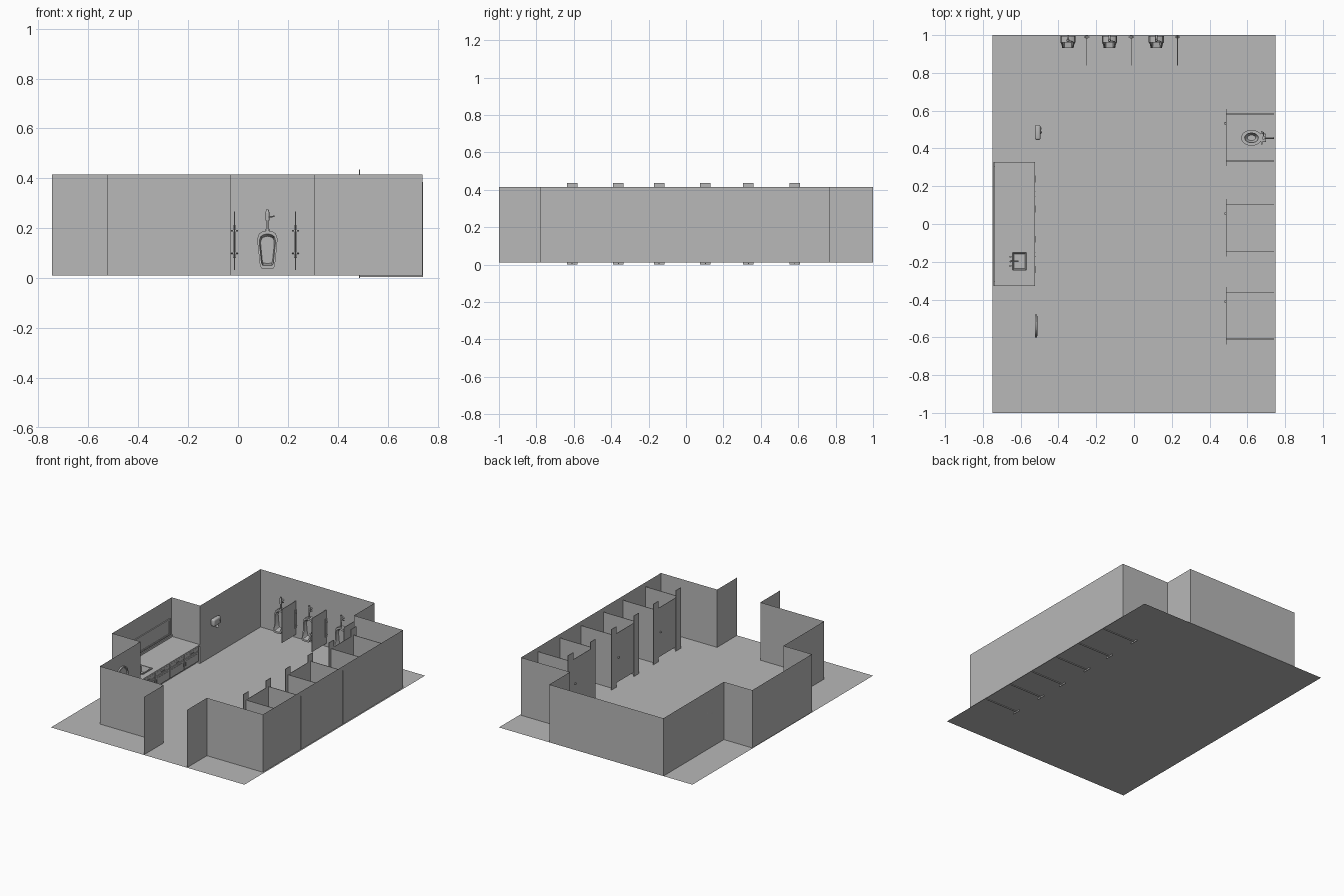
import bpy, bmesh, math
from mathutils import Vector

if "Cube" in bpy.data.objects:
    bpy.data.objects.remove(bpy.data.objects["Cube"])

grey = bpy.data.materials.new("plain grey")
grey.diffuse_color = (0.48, 0.48, 0.48, 1)
grey.use_nodes = True
grey.node_tree.nodes["Principled BSDF"].inputs["Base Color"].default_value = grey.diffuse_color


def finish(name, bm, smooth=False, recalc=True):
    if recalc:
        bmesh.ops.recalc_face_normals(bm, faces=bm.faces[:])
    me = bpy.data.meshes.new(name)
    bm.to_mesh(me)
    bm.free()
    me.materials.append(grey)
    ob = bpy.data.objects.new(name, me)
    bpy.context.collection.objects.link(ob)
    if smooth:
        bpy.ops.object.select_all(action='DESELECT')
        ob.select_set(True)
        bpy.context.view_layer.objects.active = ob
        bpy.ops.object.shade_smooth_by_angle(angle=math.radians(35))
    return ob


def box(name, x0, x1, y0, y1, z0, z1, bevel=0.0):
    bm = bmesh.new()
    bmesh.ops.create_cube(bm, size=1)
    for v in bm.verts:
        v.co = ((x0 + x1) / 2 + v.co.x * (x1 - x0),
                (y0 + y1) / 2 + v.co.y * (y1 - y0),
                (z0 + z1) / 2 + v.co.z * (z1 - z0))
    if bevel:
        bmesh.ops.bevel(bm, geom=bm.edges[:], offset=bevel, segments=3,
                        profile=0.5, affect='EDGES')
    return finish(name, bm, bevel > 0)


def loft(name, rings, cap_first=True, cap_last=True):
    bm = bmesh.new()
    rows = [[bm.verts.new(p) for p in r] for r in rings]
    n = len(rows[0])
    for a, b in zip(rows, rows[1:]):
        for i in range(n):
            bm.faces.new((a[i], a[(i + 1) % n], b[(i + 1) % n], b[i]))
    if cap_first:
        bm.faces.new(rows[0])
    if cap_last:
        bm.faces.new(rows[-1])
    return finish(name, bm, True)


def rod(name, p, q, r, r2=None, n=14):
    p, q = Vector(p), Vector(q)
    rot = (q - p).to_track_quat('Z', 'Y')
    ring = lambda c, rad: [c + rot @ Vector((rad * math.cos(t * math.tau / n),
                                             rad * math.sin(t * math.tau / n), 0)) for t in range(n)]
    return loft(name, [ring(p, r), ring(q, r if r2 is None else r2)])


# floor sheet
bm = bmesh.new()
bm.faces.new([bm.verts.new(p) for p in
              ((-.75, -1, .01), (.75, -1, .01), (.75, 1, .01), (-.75, 1, .01))])
finish("floor", bm, recalc=False)

# thin wall sheet with entrance, sink niche and back jog
plan = [(-.03, -1), (-.03, -.78), (-.525, -.78), (-.525, -.33), (-.745, -.33), (-.745, .33),
        (-.525, .33), (-.525, 1), (.36, 1), (.36, .77), (.74, .77), (.74, -.78), (.305, -.78), (.305, -1)]
bm = bmesh.new()
low = [bm.verts.new((x, y, .01)) for x, y in plan]
top = [bm.verts.new((x, y, .415)) for x, y in plan]
for i in range(len(plan) - 1):
    bm.faces.new((low[i], low[i + 1], top[i + 1], top[i]))
finish("walls", bm, recalc=False)

# toilet stalls: side partitions, pilasters, door and latch
for k, yc in enumerate((-.485, -.02, .458)):
    for s in (-1, 1):
        yp = yc + s * .124
        box(f"stall_{k}_partition", .49, .741, yp - .002, yp + .002, .004, .385)
        box(f"stall_{k}_pilaster", .486, .490, yp - .028, yp + .028, 0, .435)
    box(f"stall_{k}_door", .4865, .4895, yc - .096, yc + .096, .04, .385)
    rod(f"stall_{k}_latch", (.479, yc + .075, .21), (.487, yc + .075, .21), .006)

# toilet bowl and seat
def oval(cx, cy, a, b, z, n=28):
    return [(cx + a * math.cos(t * math.tau / n), cy + b * math.sin(t * math.tau / n), z) for t in range(n)]

tx, ty = .622, .456
loft("toilet_bowl", [oval(tx + .02, ty, .040, .026, .01), oval(tx + .02, ty, .030, .021, .03),
                     oval(tx + .008, ty, .040, .030, .05), oval(tx, ty, .053, .040, .072),
                     oval(tx, ty, .040, .028, .072), oval(tx, ty, .022, .015, .04)])
loft("toilet_seat", [oval(tx, ty, .055, .042, .073), oval(tx, ty, .055, .042, .079),
                     oval(tx, ty, .036, .025, .079), oval(tx, ty, .036, .025, .073),
                     oval(tx, ty, .055, .042, .073)], False, False)
box("toilet_back", .665, .70, ty - .022, ty + .022, .05, .078, .004)
box("seat_hinge", .672, .679, ty - .036, ty + .036, .074, .083)
rod("toilet_flush_pipe", (.686, ty, .075), (.686, ty, .135), .005)
rod("toilet_valve", (.686, ty, .12), (.686, ty, .145), .009)
rod("toilet_supply", (.686, ty, .125), (.74, ty, .125), .005)
rod("toilet_flush_lever", (.686, ty, .132), (.686, ty + .03, .132), .003)

# urinals
half = [(0, .038), (.024, .039), (.030, .05), (.034, .09), (.039, .135), (.040, .16),
        (.034, .178), (.020, .187), (0, .191)]
shield = half + [(-x, z) for x, z in half[-2:0:-1]]

def front_y(z):
    t = min(1, max(0, (z - .055) / .06))
    return .932 + .030 * t * t * (3 - 2 * t)

def shield_ring(cx, scale, y=None):
    pts = [(x * scale, .112 + (z - .112) * (scale + .03 if scale < 1 else 1)) for x, z in shield]
    return [(cx + x, front_y(z) if y is None else y, z) for x, z in pts]

for cx in (-.35, -.13, .118):
    loft("urinal_body", [shield_ring(cx, 1, .995), shield_ring(cx, 1), shield_ring(cx, .8),
                         shield_ring(cx, .68, .984)])
    rod("urinal_drain", (cx, .978, .065), (cx, .985, .065), .010)
    rod("urinal_flush_pipe", (cx, .972, .185), (cx, .972, .245), .004)
    rod("urinal_collar", (cx, .972, .188), (cx, .972, .196), .008)
    rod("urinal_valve", (cx, .972, .232), (cx, .972, .262), .008)
    rod("urinal_valve_cap", (cx, .972, .262), (cx, .972, .275), .008, .005)
    rod("urinal_supply", (cx, .972, .246), (cx, 1, .246), .006)
    rod("urinal_flush_lever", (cx, .972, .244), (cx + .028, .965, .248), .003)

# privacy dividers with wall brackets and bolts
for x in (-.25, -.015, .23):
    box("divider_panel", x - .002, x + .002, .84, .998, .033, .268)
    box("divider_bracket", x - .006, x + .006, .982, .999, .08, .21)
    for z in (.10, .19):
        rod("divider_bolt", (x - .014, .990, z), (x + .014, .990, z), .003, n=8)

# vanity: carcass, counter and backsplash, with a hole for the basin
box("vanity_plinth", -.742, -.548, -.325, .325, .01, .028)
box("vanity_front", -.540, -.534, -.326, .326, .026, .132)
bx0, bx1, by0, by1 = -.660, -.570, -.245, -.150
for i, (a, b, c, d) in enumerate(((-.744, bx0, -.328, .328), (bx1, -.525, -.328, .328),
                                  (bx0, bx1, -.328, by0), (bx0, bx1, by1, .328))):
    box(f"counter_slab_{i}", a, b, c, d, .132, .143)
box("backsplash", -.744, -.737, -.328, .328, .143, .157)

# cupboard doors with raised panels, drawers and pulls
for i in range(4):
    y0 = -.318 + i * .16
    y1 = y0 + .154
    ym = (y0 + y1) / 2
    box("drawer_front", -.535, -.529, y0, y1, .103, .128)
    rod("drawer_pull", (-.524, ym - .018, .116), (-.524, ym + .018, .116), .002, n=8)
    box("cupboard_door", -.535, -.529, y0, y1, .030, .099)
    box("cupboard_panel", -.530, -.527, y0 + .016, y1 - .016, .042, .087)
    yh = y1 - .008 if i % 2 == 0 else y0 + .008
    rod("cupboard_pull", (-.524, yh, .055), (-.524, yh, .080), .002, n=8)

# square drop-in basin
def rect(x0, x1, y0, y1, z):
    return [(x0, y0, z), (x1, y0, z), (x1, y1, z), (x0, y1, z)]

loft("basin", [rect(-.667, -.563, -.252, -.143, .143), rect(-.667, -.563, -.252, -.143, .150),
               rect(-.642, -.570, -.244, -.151, .150), rect(-.635, -.578, -.236, -.159, .110)],
     False, True)
rod("basin_drain", (-.607, -.198, .110), (-.607, -.198, .112), .008)
rod("tap_post", (-.654, -.198, .149), (-.654, -.198, .178), .005)
rod("tap_spout", (-.656, -.198, .176), (-.612, -.198, .170), .004)
for s in (-1, 1):
    rod("tap_handle", (-.654, -.198 + s * .024, .149), (-.654, -.198 + s * .024, .163), .006)

# framed mirror
box("mirror_glass", -.744, -.741, -.30, .30, .172, .272)
for z in (.165, .267):
    box("mirror_frame_rail", -.744, -.737, -.305, .305, z, z + .010)
for y in (-.305, .295):
    box("mirror_frame_side", -.744, -.737, y, y + .010, .165, .277)

# hand dryer
box("hand_dryer", -.525, -.495, .445, .525, .228, .278, .010)
rod("dryer_nozzle", (-.507, .485, .232), (-.497, .485, .212), .010)
rod("dryer_button", (-.496, .505, .255), (-.490, .505, .255), .006)

# round wall plate with a raised rim
def disc(r, x, n=32):
    return [(x, -.54 + r * math.cos(t * math.tau / n), .262 + r * math.sin(t * math.tau / n)) for t in range(n)]

loft("round_wall_plate", [disc(.060, -.524), disc(.060, -.514), disc(.052, -.512), disc(.048, -.518)])
